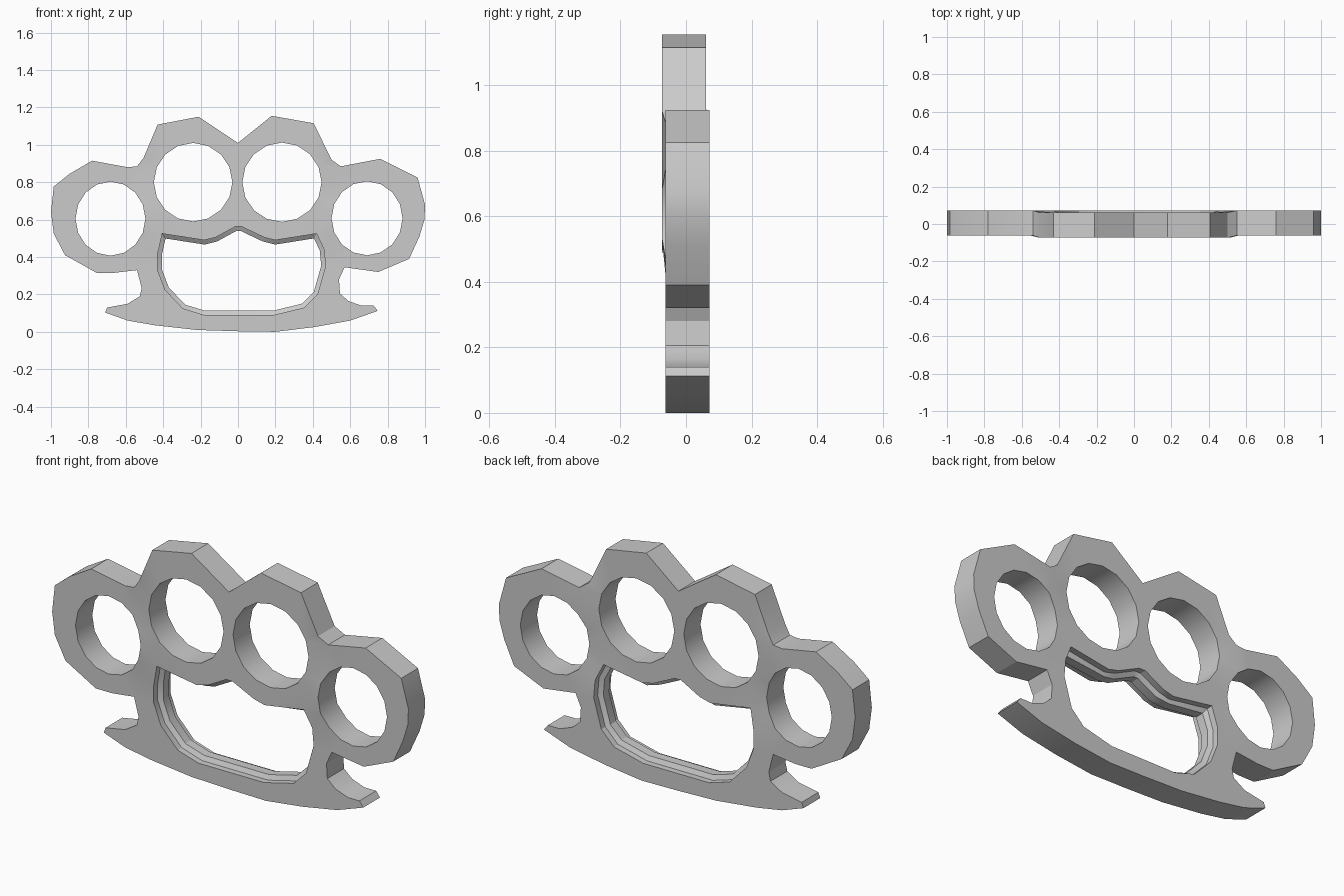
import bpy, bmesh, math
from mathutils import Vector

if "Cube" in bpy.data.objects:
    bpy.data.objects.remove(bpy.data.objects["Cube"])

FRONT, BACK = -0.062, 0.072

# Outer silhouette, clockwise from the top notch
outline = [(0, 1.01), (.18, 1.155), (.405, 1.115), (.5, .92), (.55, .885), (.76, .925),
           (.96, .825), (1, .68), (.997, .6), (.97, .51), (.915, .39), (.75, .32), (.57, .345),
           (.54, .28), (.545, .205), (.59, .165), (.66, .14), (.725, .14), (.747, .112),
           (.6, .06), (.405, .025), (.2, 0), (0, .003), (-.22, .01), (-.445, .035),
           (-.59, .06), (-.71, .103), (-.7, .13), (-.59, .15), (-.525, .19), (-.515, .235),
           (-.54, .33), (-.665, .315), (-.755, .315), (-.925, .41), (-.985, .525), (-1, .64),
           (-.985, .777), (-.9, .845), (-.78, .915), (-.59, .88), (-.54, .885),
           (-.505, .93), (-.43, 1.108), (-.21, 1.15)]

# Palm opening
palm = [(-.405, .525), (-.18, .49), (-.12, .505), (-.015, .562), (.02, .562), (.14, .505),
        (.2, .49), (.42, .525), (.46, .44), (.468, .35), (.425, .2), (.355, .13), (.19, .09),
        (-.18, .09), (-.295, .125), (-.39, .225), (-.43, .33), (-.43, .415)]

# Finger holes: centre x, centre z, radius x, radius z
fingers = [(-.682, .605, .187, .198), (-.24, .8, .21, .21),
           (.235, .8, .212, .212), (.69, .607, .19, .198)]


def ellipse(cx, cz, rx, rz, n=16):
    return [(cx + rx * math.cos(math.tau * i / n), cz + rz * math.sin(math.tau * i / n))
            for i in range(n)]


def inset(pts, d):
    """Move a clockwise loop inwards by d, mitring its corners."""
    out = []
    for i, p in enumerate(pts):
        p, a, b = Vector(p), Vector(pts[i - 1]), Vector(pts[(i + 1) % len(pts)])
        u, v = (p - a).normalized(), (b - p).normalized()
        n1, n2 = Vector((u.y, -u.x)), Vector((v.y, -v.x))
        out.append(tuple(p + (n1 + n2) * d / (1 + n1.dot(n2))))
    return out


bm = bmesh.new()
rims = {FRONT: [], BACK: []}


def wall(sections):
    """Skin matching loops placed at successive depths."""
    rings = [[bm.verts.new((x, y, z)) for x, z in pts] for pts, y in sections]
    for r, s in zip(rings, rings[1:]):
        for i in range(len(r)):
            bm.faces.new((r[i - 1], r[i], s[i], s[i - 1]))
    for ring, y in ((rings[0], FRONT), (rings[-1], BACK)):
        rims[y] += [bm.edges.get((ring[i - 1], ring[i])) for i in range(len(ring))]


wall([(outline, FRONT), (outline, BACK)])
for f in fingers:
    wall([(ellipse(*f), FRONT), (ellipse(*f), BACK)])

# Palm opening with a raised rib along its middle
rib = inset(palm, .023)
wall([(palm, FRONT), (palm, -.03), (rib, -.018), (rib, .028), (palm, .04), (palm, BACK)])

# Front and back faces
for y, edges in rims.items():
    bmesh.ops.triangle_fill(bm, edges=edges, use_beauty=True, normal=(0, -1 if y < 0 else 1, 0))
bmesh.ops.recalc_face_normals(bm, faces=bm.faces)

# The two middle knuckles lean slightly forward
for v in bm.verts:
    if abs(v.co.x) < .52 and v.co.z > .48:
        v.co.y -= .011

me = bpy.data.meshes.new("knuckle_grip")
bm.to_mesh(me)
bm.free()
grip = bpy.data.objects.new("knuckle_grip", me)
bpy.context.collection.objects.link(grip)
bpy.context.view_layer.objects.active = grip
grip.select_set(True)
bpy.ops.object.shade_smooth_by_angle(angle=math.radians(25))
